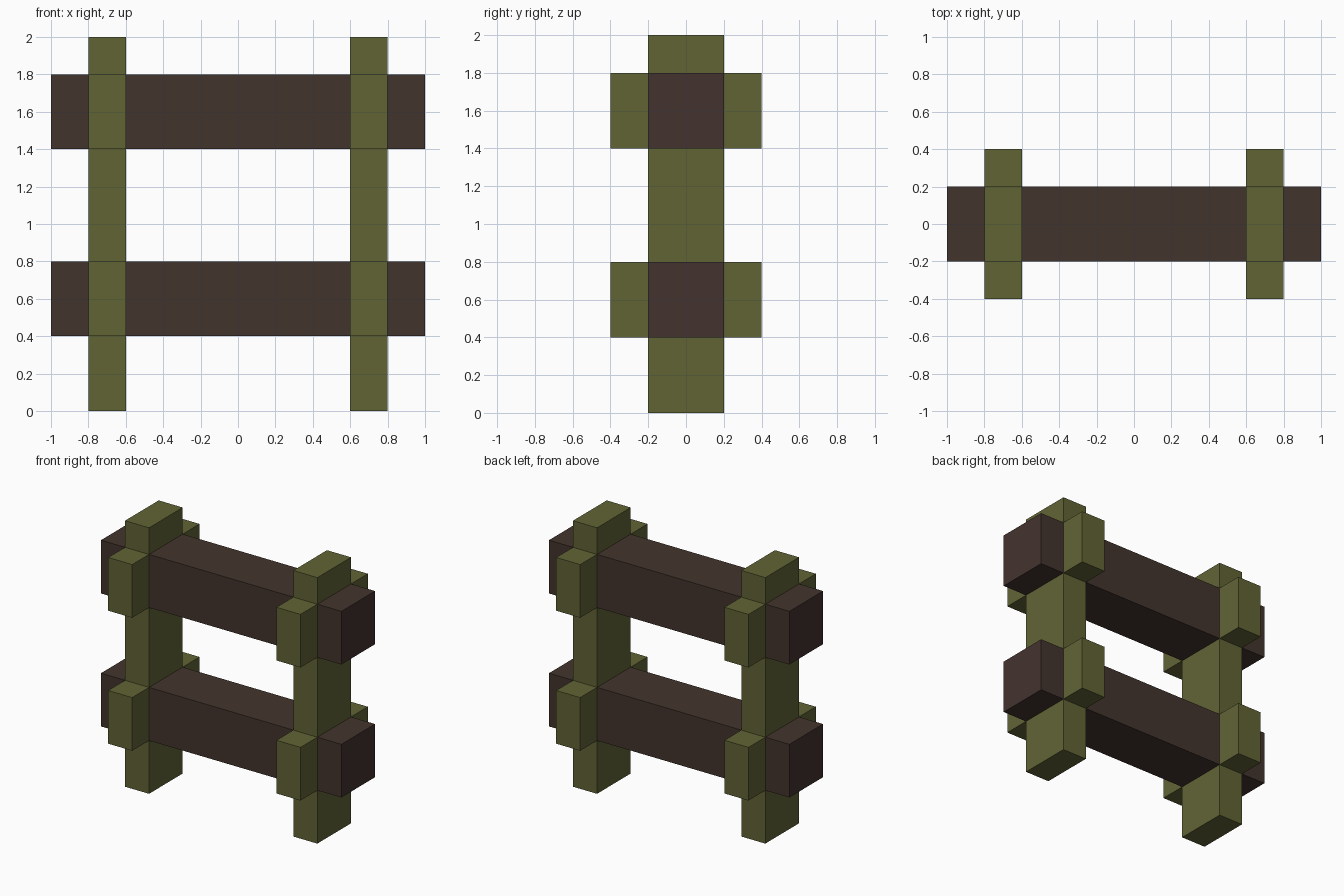
import bpy
import bmesh
from mathutils import Vector

cube = bpy.data.objects.get("Cube")
if cube:
    bpy.data.objects.remove(cube, do_unlink=True)


def make_material(name, rgb):
    mat = bpy.data.materials.new(name)
    mat.use_nodes = True
    colour = (*rgb, 1.0)
    mat.diffuse_color = colour
    mat.node_tree.nodes["Principled BSDF"].inputs["Base Color"].default_value = colour
    return mat


green = make_material("moss green", (0.120, 0.127, 0.036))
brown = make_material("dark brown", (0.0545, 0.0343, 0.0262))
end_brown = make_material("reddish end brown", (0.0561, 0.0331, 0.0284))


def box(name, centre, size, mats, end_axis_x=False):
    """Flat-shaded box; optionally the faces along x use the second material."""
    bm = bmesh.new()
    bmesh.ops.create_cube(bm, size=1.0)
    bmesh.ops.scale(bm, vec=Vector(size), verts=bm.verts)
    bm.normal_update()
    if end_axis_x:
        for face in bm.faces:
            face.material_index = 1 if abs(face.normal.x) > 0.5 else 0
    mesh = bpy.data.meshes.new(name)
    bm.to_mesh(mesh)
    bm.free()
    for mat in mats:
        mesh.materials.append(mat)
    obj = bpy.data.objects.new(name, mesh)
    obj.location = centre
    bpy.context.collection.objects.link(obj)
    return obj


rails = (("lower", 0.6), ("upper", 1.6))

# Horizontal rails running through both posts
for level, z in rails:
    box(f"{level}_rail", (0, 0, z), (2.0, 0.4, 0.4), (brown, end_brown), True)

# Upright posts, with a bracket block in front of and behind each rail
for side, x in (("left", 0.7), ("right", -0.7)):
    box(f"{side}_post", (x, 0, 1.0), (0.2, 0.4, 2.0), (green,))
    for level, z in rails:
        for face, y in (("front", -0.3), ("back", 0.3)):
            box(f"{side}_{level}_{face}_bracket", (x, y, z), (0.2, 0.2, 0.4), (green,))
